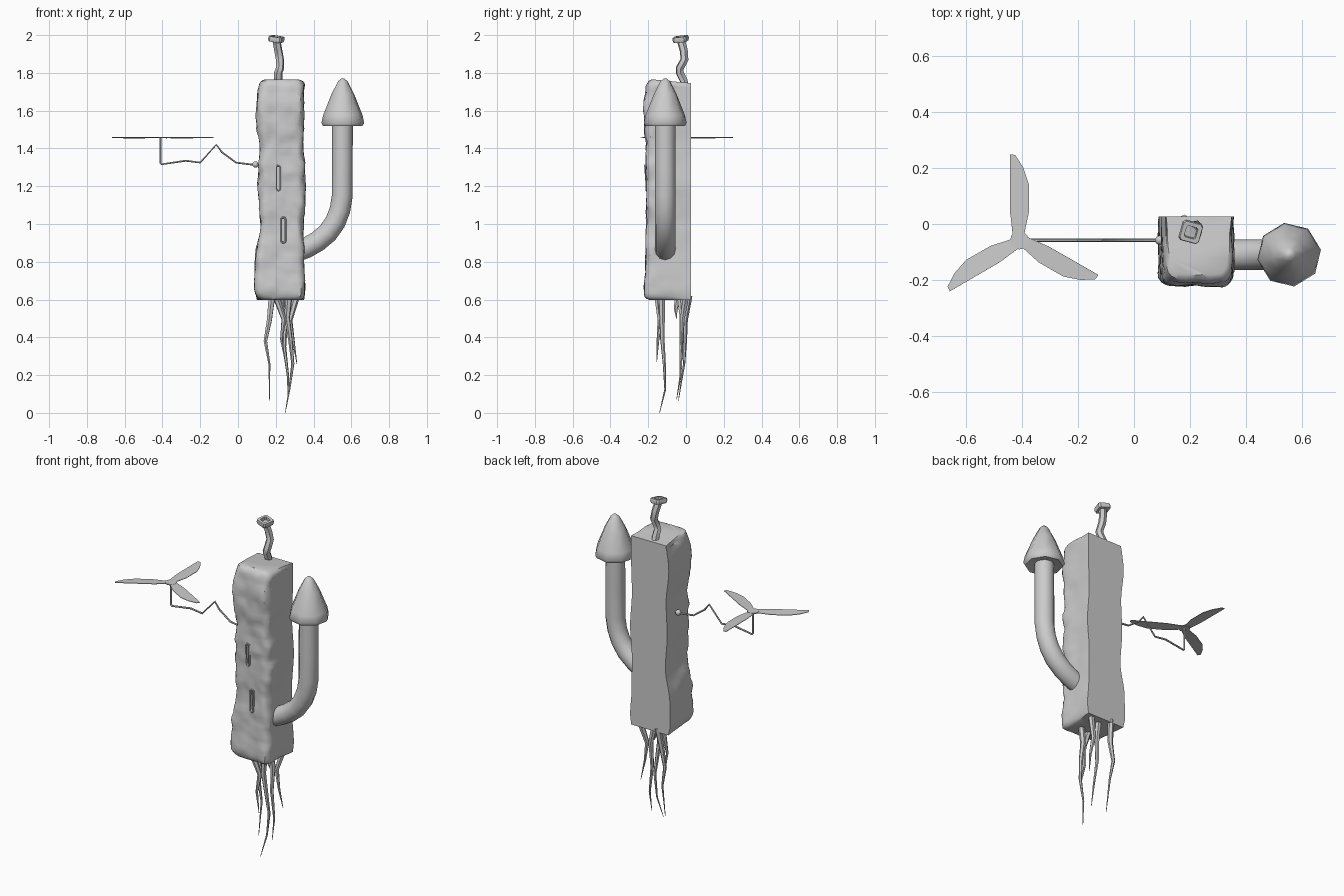
import bpy, bmesh, math
from mathutils import Vector, Matrix, noise

if "Cube" in bpy.data.objects:
    bpy.data.objects.remove(bpy.data.objects["Cube"])


def add_mesh(name, bm, angle=35):
    bmesh.ops.recalc_face_normals(bm, faces=bm.faces)
    me = bpy.data.meshes.new(name)
    bm.to_mesh(me)
    bm.free()
    ob = bpy.data.objects.new(name, me)
    bpy.context.collection.objects.link(ob)
    smooth(ob, angle)
    return ob


def activate(ob):
    bpy.ops.object.select_all(action='DESELECT')
    ob.select_set(True)
    bpy.context.view_layer.objects.active = ob


def smooth(ob, angle):
    activate(ob)
    bpy.ops.object.shade_smooth_by_angle(angle=math.radians(angle))


def tube(name, pts, r0, r1=None, res=1, cyclic=False):
    """Swept round tube, optionally tapered, converted to a mesh."""
    r1 = r0 if r1 is None else r1
    cu = bpy.data.curves.new(name, 'CURVE')
    cu.dimensions = '3D'
    cu.bevel_depth = 1.0
    cu.bevel_resolution = res
    cu.use_fill_caps = True
    sp = cu.splines.new('POLY')
    sp.points.add(len(pts) - 1)
    sp.use_cyclic_u = cyclic
    for i, (p, q) in enumerate(zip(sp.points, pts)):
        p.co = (*q, 1)
        p.radius = r0 + (r1 - r0) * i / (len(pts) - 1)
    ob = bpy.data.objects.new(name, cu)
    bpy.context.collection.objects.link(ob)
    activate(ob)
    bpy.ops.object.convert(target='MESH')
    ob = bpy.context.object
    smooth(ob, 50)
    return ob


def skin(bm, rings):
    loops = [[bm.verts.new(p) for p in ring] for ring in rings]
    n = len(loops[0])
    for a, b in zip(loops, loops[1:]):
        for i in range(n):
            bm.faces.new((a[i], a[(i + 1) % n], b[(i + 1) % n], b[i]))
    bm.faces.new(loops[0])
    bm.faces.new(loops[-1])


def interp(table, z):
    for (z0, *a), (z1, *b) in zip(table, table[1:]):
        if z <= z1:
            t = max(0, (z - z0) / (z1 - z0))
            t = t * t * (3 - 2 * t)
            return [p + (q - p) * t for p, q in zip(a, b)]
    return table[-1][1:]


# Body: lumpy front and sides, flat sharp-edged back
# z, left x, right x, front y
OUTLINE = [(0.59, .10, .35, -.215), (0.66, .087, .357, -.22), (0.8, .09, .348, -.215),
           (1.0, .12, .345, -.207), (1.2, .108, .357, -.21), (1.4, .115, .345, -.21),
           (1.6, .097, .35, -.222), (1.77, .115, .35, -.205)]
BACK = 0.027


def lump(x, y, z):
    p = Vector((x, y, z))
    return 0.009 * noise.noise(p * 11) + 0.006 * noise.noise(p * 24)


def front_y(x, z):
    f = interp(OUTLINE, z)[2]
    return f - lump(x, f, z)


half = [(1, v) for v in (0, .14, .28, .42, .56, .7)]
half += [(1 - .3 * (1 - math.cos(a)), .82 + .18 * math.sin(a))
         for a in (math.radians(d) for d in (0, 22, 45, 68, 90))]
half += [(u, 1) for u in (.56, .42, .28, .14)]
section = half + [(0, 1)] + [(-u, v) for u, v in reversed(half)]

levels = [(.598, .78), (.603, .9), (.615, .97)]
levels += [(.635 + i * .0223, 1) for i in range(50)]
levels += [(1.743, .97), (1.757, .91), (1.766, .78)]
rings = []
for z, s in levels:
    l, r, f = interp(OUTLINE, z)
    cx, hw = (l + r) / 2, (r - l) / 2
    ring = []
    for u, v in section:
        x = cx + hw * u * (1 - (1 - s) * v)
        vs = v * (1 - (1 - s) * v * .5)
        y = BACK + (f - BACK) * vs
        d = lump(x, y, z) * min(1, v * 2)
        drop = .02 * (1 - v) if z > 1.74 else 0
        ring.append((x + u * d, y - max(0, 2 * v - 1) * d, z - drop))
    rings.append(ring)
bm = bmesh.new()
skin(bm, rings)
body = add_mesh("body", bm)

# Two rimmed slots in the front
for k, (sx, sz) in enumerate([(.214, 1.243), (.24, .968)]):
    outline = []
    for i in range(16):
        a = 2 * math.pi * (i + .5) / 16
        outline.append((sx + .011 * math.cos(a),
                        sz + .011 * math.sin(a) + math.copysign(.056, math.sin(a))))
    bm = bmesh.new()
    skin(bm, [[(x, y, z) for x, z in outline] for y in (-.3, -.19)])
    cutter = add_mesh("slot_cutter", bm)
    cutter.hide_render = True
    mod = body.modifiers.new("slot", 'BOOLEAN')
    mod.object = cutter
    mod.operation = 'DIFFERENCE'
    activate(body)
    bpy.ops.object.modifier_apply(modifier="slot")
    bpy.data.objects.remove(cutter)
    tube(f"slot_rim_{k + 1}", [(x, front_y(x, z) - .001, z) for x, z in outline],
         .005, cyclic=True)
smooth(body, 35)

# Side pipe with conical cap
pipe = [(.31, .855), (.36, .873), (.42, .907), (.475, .953), (.515, 1.01),
        (.54, 1.075), (.552, 1.15), (.552, 1.3), (.553, 1.53)]
tube("side_pipe", [(x, -.11, z) for x, z in pipe], .055, res=4)
bm = bmesh.new()
profile = [(.05, 1.528), (.105, 1.518), (.115, 1.535), (.106, 1.575),
           (.062, 1.685), (.026, 1.755), (.008, 1.77)]
skin(bm, [[(.555 + r * math.cos(a), -.11 + r * math.sin(a), z)
           for a in (math.radians(9 + 45 * i) for i in range(8))] for r, z in profile])
add_mesh("pipe_cap", bm, 50)

# Bent chimney with a square hollow top
tube("chimney", [(.212, -.005, 1.72), (.213, -.012, 1.76), (.213, -.032, 1.8),
                 (.222, -.033, 1.825), (.222, -.008, 1.87), (.213, -.012, 1.92),
                 (.203, -.028, 1.975)], .022, res=1)


def rounded_square(h, z, c=.25):
    return [(h * a, h * b, z) for a, b in
            [(1, c - 1), (1, 1 - c), (1 - c, 1), (c - 1, 1),
             (-1, 1 - c), (-1, c - 1), (c - 1, -1), (1 - c, -1)]]


bm = bmesh.new()
skin(bm, [rounded_square(h, z) for h, z in
          [(.022, -.016), (.034, -.014), (.038, 0), (.035, .014), (.021, .014), (.019, -.004)]])
bm.transform(Matrix.Translation((.203, -.028, 1.979)) @ Matrix.Rotation(math.radians(7), 4, 'Y')
             @ Matrix.Rotation(math.radians(8), 4, 'X') @ Matrix.Rotation(math.radians(-15), 4, 'Z'))
add_mesh("chimney_top", bm)

# Crooked propeller arm and its socket
HX, HY, HZ = -.41, -.058, 1.457
arm = [(.11, 1.315), (.07, 1.315), (-.01, 1.325), (-.085, 1.38), (-.115, 1.42),
       (-.2, 1.325), (-.277, 1.335), (-.404, 1.316), (-.41, 1.323), (-.41, HZ)]
tube("propeller_arm", [(x, HY, z) for x, z in arm], .0055)
bpy.ops.mesh.primitive_uv_sphere_add(segments=10, ring_count=6, radius=.017,
                                     location=(.092, HY, 1.315))
bpy.context.object.name = "arm_socket"
smooth(bpy.context.object, 60)

# Propeller: hub and three flat blades
bpy.ops.mesh.primitive_cylinder_add(vertices=12, radius=.033, depth=.006, location=(HX, HY, HZ))
bpy.context.object.name = "propeller_hub"
blade = [(-.024, .02), (-.033, .1), (-.034, .307), (-.015, .305), (.014, .26),
         (.034, .2), (.034, .1), (.017, .02)]
for k in range(3):
    bm = bmesh.new()
    skin(bm, [[(x, y, z) for x, y in blade] for z in (-.0015, .0015)])
    bm.transform(Matrix.Translation((HX, HY, HZ)) @ Matrix.Rotation(math.radians(120 * k), 4, 'Z')
                 @ Matrix.Rotation(math.radians(3), 4, 'Y'))
    add_mesh(f"propeller_blade_{k + 1}", bm)

# Tapered roots hanging below
roots = [
    [(.18, .015, .62), (.166, -.005, .49), (.145, -.005, .38), (.166, -.01, .26), (.167, -.04, .065)],
    [(.2, -.15, .62), (.243, -.138, .495), (.23, -.148, .39), (.25, -.155, .27)],
    [(.27, -.13, .62), (.26, -.127, .505), (.277, -.125, .39), (.29, -.115, .26),
     (.272, -.11, .125), (.25, -.14, 0)],
    [(.31, .0, .62), (.275, -.02, .49), (.293, -.025, .38), (.312, -.012, .26)],
    [(.23, -.03, .62), (.25, -.02, .5), (.245, -.025, .35), (.265, -.03, .19), (.265, -.05, .07)],
    [(.22, -.04, .62), (.235, -.055, .55), (.25, -.05, .5)],
]
for k, pts in enumerate(roots):
    tube(f"root_{k + 1}", pts, .019, .0015)
